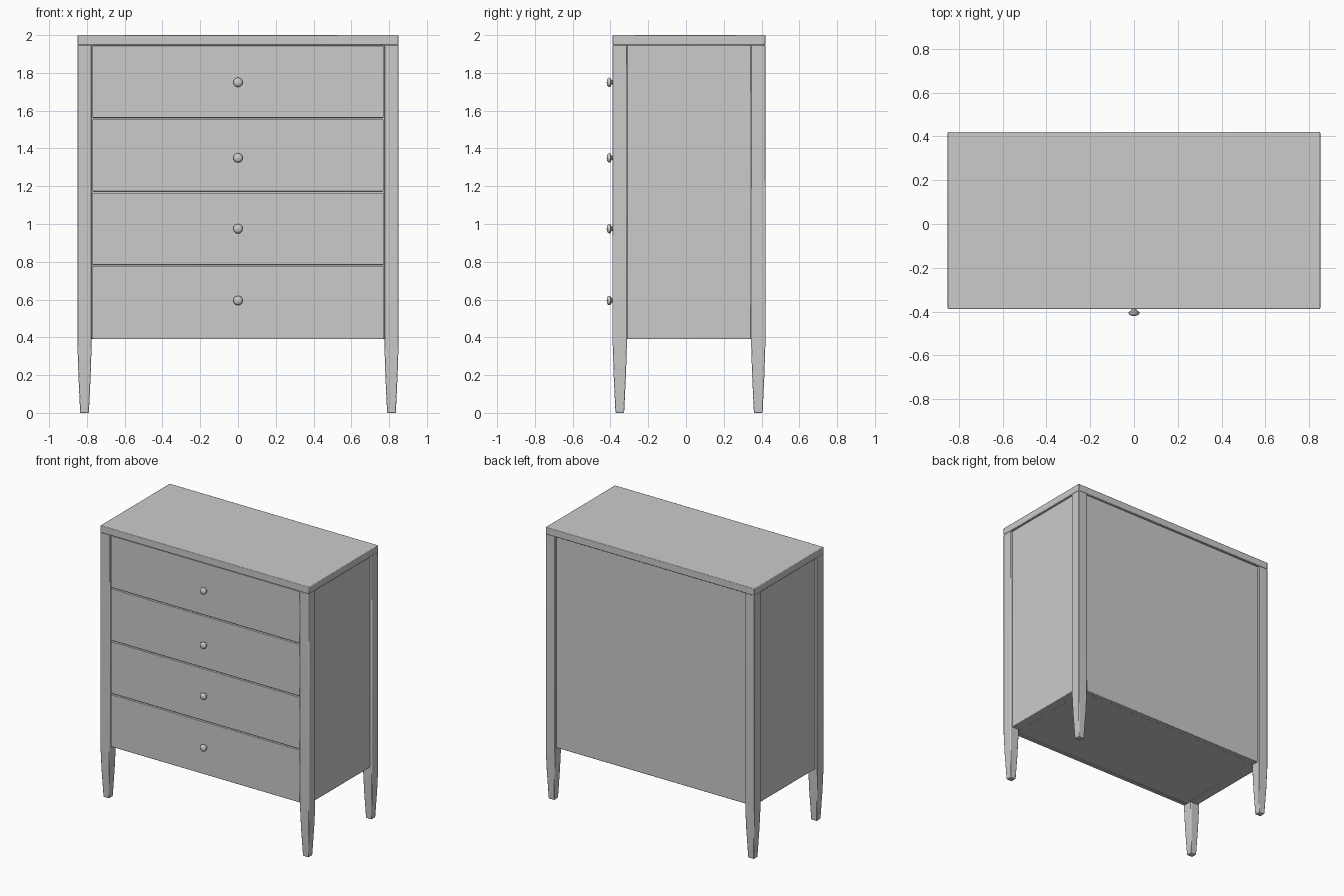
import bpy, bmesh, math

if "Cube" in bpy.data.objects:
    bpy.data.objects.remove(bpy.data.objects["Cube"])

FRONT, BACK, HALF_W = -0.388, 0.42, 0.85
LEG = 0.075
BASE, TOP = 0.39, 1.948


def finish(name, bm, bevel=0.0, segments=2):
    bmesh.ops.recalc_face_normals(bm, faces=bm.faces)
    mesh = bpy.data.meshes.new(name)
    bm.to_mesh(mesh)
    bm.free()
    obj = bpy.data.objects.new(name, mesh)
    bpy.context.collection.objects.link(obj)
    if bevel:
        mod = obj.modifiers.new("soft_edges", 'BEVEL')
        mod.width, mod.segments = bevel, segments
        mod.limit_method = 'ANGLE'
        mod.angle_limit = math.radians(30)
    bpy.ops.object.select_all(action='DESELECT')
    obj.select_set(True)
    bpy.context.view_layer.objects.active = obj
    bpy.ops.object.shade_smooth_by_angle(angle=math.radians(35))
    return obj


def box(name, x0, x1, y0, y1, z0, z1, bevel=0.0):
    bm = bmesh.new()
    bmesh.ops.create_cube(bm, size=1)
    for v in bm.verts:
        v.co = ((x0 + x1) / 2 + v.co.x * (x1 - x0),
                (y0 + y1) / 2 + v.co.y * (y1 - y0),
                (z0 + z1) / 2 + v.co.z * (z1 - z0))
    return finish(name, bm, bevel)


def leg(name, x, y):
    # square post, tapering below the case
    bm = bmesh.new()
    rings = []
    for z, h in ((0, 0.023), (0.2, 0.0325), (0.36, LEG / 2), (TOP, LEG / 2)):
        rings.append([bm.verts.new((x + sx * h, y + sy * h, z))
                      for sx, sy in ((-1, -1), (1, -1), (1, 1), (-1, 1))])
    for a, b in zip(rings, rings[1:]):
        for i in range(4):
            j = (i + 1) % 4
            bm.faces.new((a[i], a[j], b[j], b[i]))
    bm.faces.new(rings[0])
    bm.faces.new(rings[-1])
    return finish(name, bm, 0.004)


def knob(name, z):
    # lathed profile: (radius, distance along -y)
    profile = [(0, 0.388), (0.016, 0.378), (0.012, 0.386), (0.011, 0.392), (0.016, 0.397),
               (0.024, 0.401), (0.025, 0.406), (0.022, 0.413), (0.014, 0.418), (0, 0.42)]
    profile[0] = (0, 0.376)
    bm = bmesh.new()
    verts = [bm.verts.new((r, -d, z)) for r, d in profile]
    edges = [bm.edges.new(p) for p in zip(verts, verts[1:])]
    bmesh.ops.spin(bm, geom=verts + edges, cent=(0, 0, z), axis=(0, 1, 0),
                   angle=math.tau, steps=24, use_duplicate=False)
    bmesh.ops.remove_doubles(bm, verts=bm.verts, dist=1e-5)
    return finish(name, bm)


# Table top
box("top_board", -HALF_W, HALF_W, FRONT, BACK, TOP, 2.0, 0.004)

# Four legs
for side, sx in (("left", -1), ("right", 1)):
    x = sx * (HALF_W - LEG / 2)
    leg(f"front_leg_{side}", x, FRONT + LEG / 2)
    leg(f"rear_leg_{side}", x, BACK - LEG / 2)

# Case: solid core with side panels and back panel between the legs
inner = HALF_W - LEG
box("case_core", -inner, inner, FRONT + 0.025, BACK - 0.03, BASE + 0.005, TOP)
for side, sx in (("left", -1), ("right", 1)):
    xs = sorted((sx * (inner - 0.01), sx * (HALF_W - 0.015)))
    box(f"side_panel_{side}", *xs, FRONT + LEG, BACK - LEG, BASE, TOP, 0.004)
box("back_panel", -inner, inner, BACK - 0.05, BACK - 0.015, BASE, TOP, 0.004)

# Drawers and knobs
pitch = (TOP - BASE) / 4
gap = 0.004
for i, kz in enumerate((0.595, 0.975, 1.35, 1.75)):
    z = BASE + i * pitch
    box(f"drawer_front_{i + 1}", -inner + gap, inner - gap, FRONT + 0.007, FRONT + 0.035,
        z + (gap if i else 0), z + pitch - gap, 0.003)
    knob(f"drawer_knob_{i + 1}", kz)
